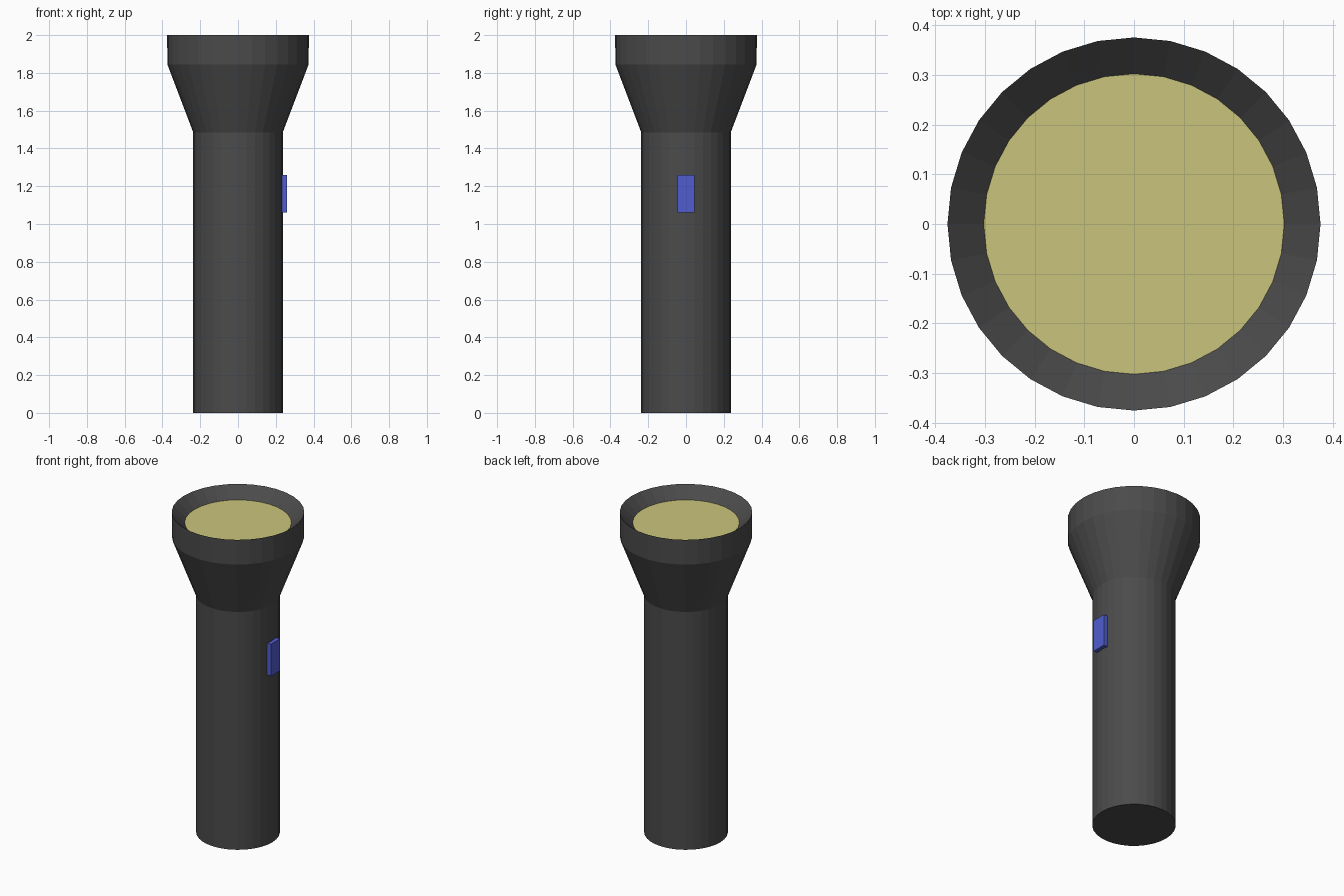
import bpy, bmesh, math

if "Cube" in bpy.data.objects:
    bpy.data.objects.remove(bpy.data.objects["Cube"])

SIDES = 32


def material(name, rgb):
    m = bpy.data.materials.new(name)
    m.diffuse_color = (*rgb, 1)
    m.use_nodes = True
    m.node_tree.nodes["Principled BSDF"].inputs["Base Color"].default_value = m.diffuse_color
    return m


def finish(name, bm, mat):
    bmesh.ops.recalc_face_normals(bm, faces=bm.faces)
    me = bpy.data.meshes.new(name)
    bm.to_mesh(me)
    bm.free()
    me.materials.append(mat)
    ob = bpy.data.objects.new(name, me)
    bpy.context.collection.objects.link(ob)
    return ob


def ring(bm, r, z):
    return [bm.verts.new((r * math.cos(2 * math.pi * i / SIDES),
                          r * math.sin(2 * math.pi * i / SIDES), z))
            for i in range(SIDES)]


dark = material("dark_casing", (0.07, 0.07, 0.07))
yellow = material("lens_yellow", (0.59, 0.56, 0.20))
blue = material("switch_blue", (0.08, 0.11, 0.63))

# Casing: handle, flared head, collar and sloping inner rim
profile = [(0.237, 0), (0.237, 1.485), (0.374, 1.845), (0.375, 2.0), (0.302, 1.934)]
bm = bmesh.new()
rings = [ring(bm, r, z) for r, z in profile]
bm.faces.new(rings[0])
for a, b in zip(rings, rings[1:]):
    for i in range(SIDES):
        j = (i + 1) % SIDES
        bm.faces.new((a[i], a[j], b[j], b[i]))
bmesh.ops.recalc_face_normals(bm, faces=bm.faces)
finish("casing", bm, dark)

# Lens: flat disc recessed in the head
bm = bmesh.new()
bm.faces.new(ring(bm, 0.302, 1.934))
lens = finish("lens", bm, yellow)
if lens.data.polygons[0].normal.z < 0:
    lens.data.flip_normals()

# Switch: small block on the right side of the handle
bm = bmesh.new()
bmesh.ops.create_cube(bm, size=1)
bmesh.ops.scale(bm, verts=bm.verts, vec=(0.04, 0.09, 0.20))
bmesh.ops.translate(bm, verts=bm.verts, vec=(0.24, 0, 1.16))
finish("switch", bm, blue)
